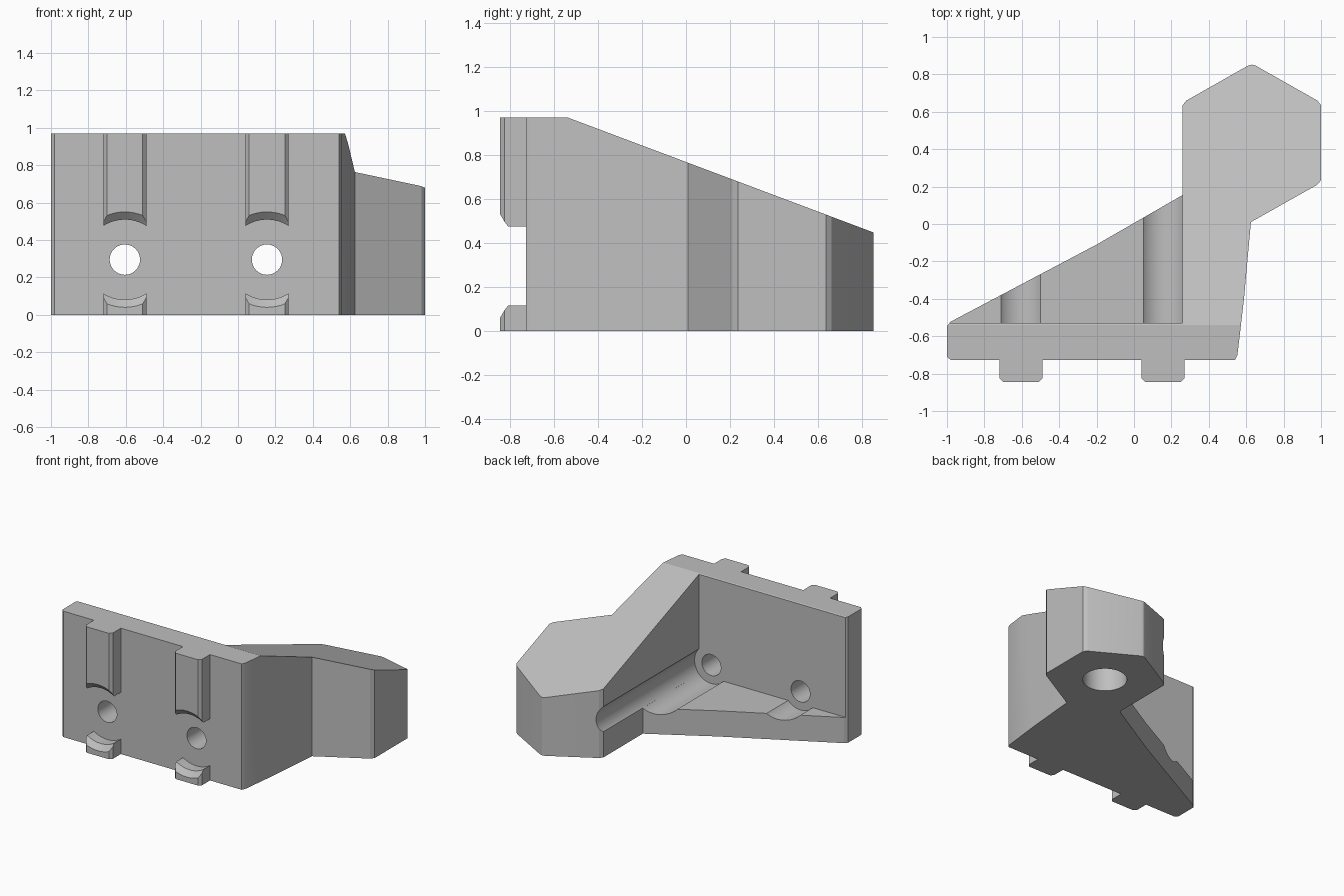
import bpy, bmesh, math

default = bpy.data.objects.get("Cube")
if default:
    bpy.data.objects.remove(default, do_unlink=True)

grey = bpy.data.materials.new("plain grey")
grey.use_nodes = True
grey.diffuse_color = (0.52, 0.52, 0.52, 1)
grey.node_tree.nodes["Principled BSDF"].inputs["Base Color"].default_value = grey.diffuse_color


def make_object(name, bm):
    bmesh.ops.recalc_face_normals(bm, faces=bm.faces)
    mesh = bpy.data.meshes.new(name)
    bm.to_mesh(mesh)
    bm.free()
    obj = bpy.data.objects.new(name, mesh)
    bpy.context.collection.objects.link(obj)
    mesh.materials.append(grey)
    return obj


def prism(name, outline, low, high, axis="z"):
    """Extrude an outline: (x, y) along z, or (y, z) along x."""
    bm = bmesh.new()
    place = (lambda a, b, h: (a, b, h)) if axis == "z" else (lambda a, b, h: (h, a, b))
    bottom = [bm.verts.new(place(a, b, low)) for a, b in outline]
    top = [bm.verts.new(place(a, b, high)) for a, b in outline]
    bm.faces.new(bottom)
    bm.faces.new(top)
    n = len(outline)
    for i in range(n):
        j = (i + 1) % n
        bm.faces.new((bottom[i], bottom[j], top[j], top[i]))
    return make_object(name, bm)


def lathe(name, profile, place, steps=64):
    """Closed round solid from (radius, distance) pairs; place maps to space."""
    bm = bmesh.new()
    rings = []
    for r, d in profile:
        angles = [2 * math.pi * i / steps for i in range(steps)]
        rings.append([bm.verts.new(place(r * math.cos(a), r * math.sin(a), d)) for a in angles])
    for a, b in zip(rings, rings[1:]):
        for i in range(steps):
            j = (i + 1) % steps
            bm.faces.new((a[i], a[j], b[j], b[i]))
    bm.faces.new(rings[0])
    bm.faces.new(rings[-1])
    return make_object(name, bm)


def cut(target, cutter):
    mod = target.modifiers.new("cut", "BOOLEAN")
    mod.operation = "DIFFERENCE"
    mod.solver = "EXACT"
    mod.object = cutter
    bpy.context.view_layer.objects.active = target
    bpy.ops.object.modifier_apply(modifier=mod.name)
    bpy.data.objects.remove(cutter, do_unlink=True)


def finish(obj):
    bpy.ops.object.select_all(action="DESELECT")
    obj.select_set(True)
    bpy.context.view_layer.objects.active = obj
    bpy.ops.object.shade_smooth_by_angle(angle=math.radians(20))


TOP, FLOOR, HOLE_Z = 0.97, 0.198, 0.295
FRONT, BACK = -0.727, -0.53
WALL = 0.26
HOLES_X = (-0.605, 0.155)

# Bracket body: mounting plate, triangular floor and hexagonal arm in one outline
outline = [(-0.98, FRONT), (0.54, FRONT), (0.553, -0.7), (0.588, -0.4), (0.625, 0.01),
           (0.98, 0.21), (1.0, 0.235), (1.0, 0.635), (0.98, 0.66), (0.65, 0.847),
           (0.63, 0.852), (0.61, 0.847), (0.28, 0.66), (WALL, 0.635), (WALL, 0.155),
           (-0.2, -0.11), (-0.98, -0.522), (-1.0, -0.545), (-1.0, -0.71)]
body = prism("bracket_body", outline, 0, TOP)

# Open pocket above the floor
pocket = [(-1.2, BACK), (WALL, BACK), (WALL, 0.3), (-1.2, 0.3)]
cut(body, prism("pocket_cutter", pocket, FLOOR, 1.2))

# Sloping top of the arm
slope = [(BACK - 0.01, TOP), (0.95, 0.41), (0.95, 1.3), (BACK - 0.01, 1.3)]
cut(body, prism("slope_cutter", slope, -1.5, 1.5, "x"))

# Screw holes, and the round driver channels behind them
for x in HOLES_X:
    along_y = lambda a, b, d, x=x: (x + a, d, HOLE_Z + b)
    cut(body, lathe("channel_cutter", [(0.143, BACK), (0.143, 1.2)], along_y))
    cut(body, lathe("hole_cutter", [(0.081, -1), (0.081, -0.4)], along_y))

# Blind socket under the hexagonal end
cut(body, lathe("socket_cutter", [(0.155, -0.1), (0.155, 0.35)],
                lambda a, b, d: (0.628 + a, 0.43 + b, d)))
finish(body)

# Locating ribs, interrupted by a round recess with a flared mouth
for side, x in zip(("right", "left"), HOLES_X):
    half, nose, c = 0.115, -0.845, 0.02
    rib = prism(side + "_rib", [(x - half, FRONT + 0.01), (x - half, nose + c),
                                (x - half + c, nose), (x + half - c, nose),
                                (x + half, nose + c), (x + half, FRONT + 0.01)], 0, TOP)
    cut(rib, lathe("recess_cutter", [(0.214, -0.6), (0.214, -0.808), (0.255, nose), (0.275, nose - 0.02)],
                   lambda a, b, d, x=x: (x + a, d, HOLE_Z + b)))
    finish(rib)
